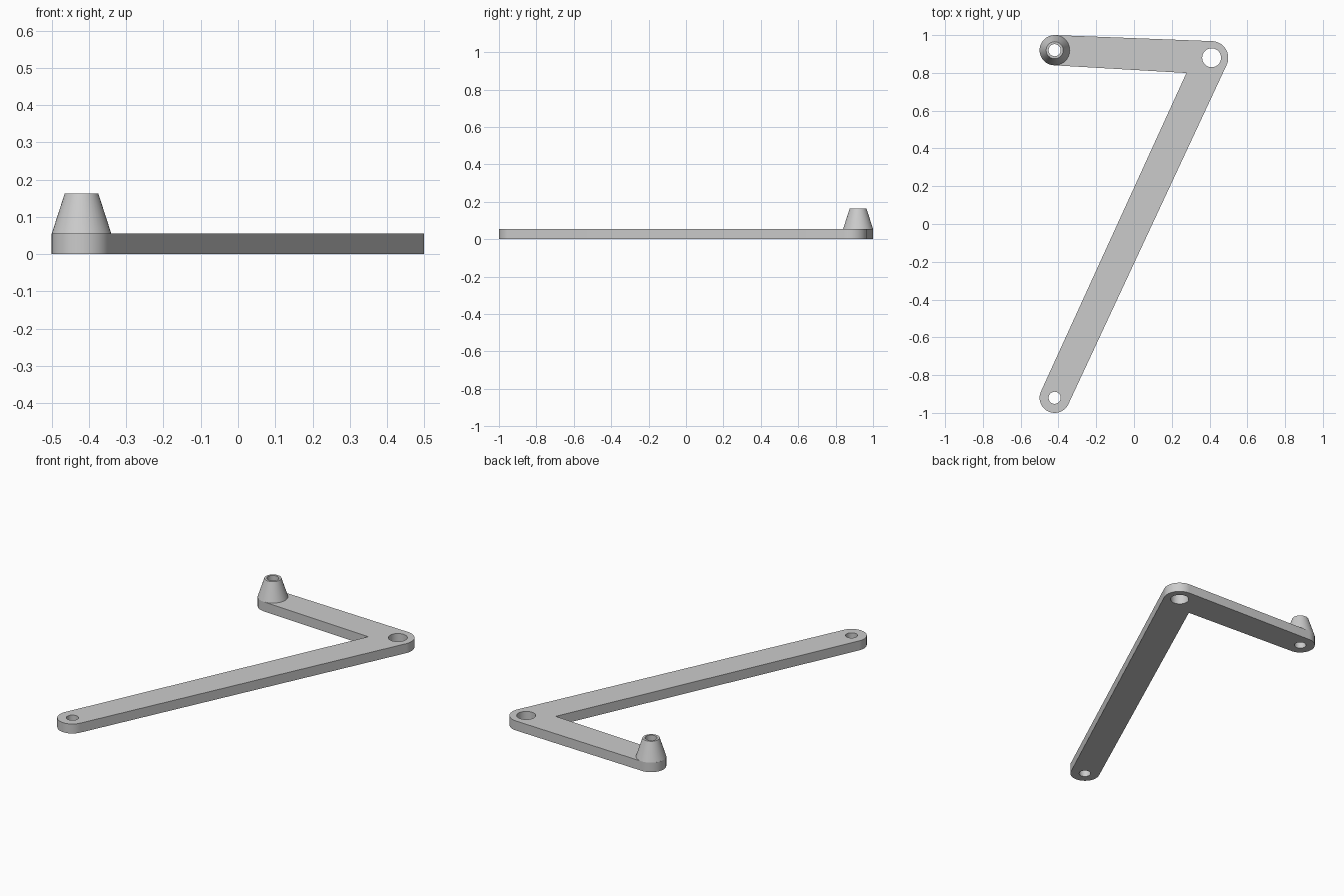
import bpy, bmesh, math
from mathutils import Vector
from mathutils.geometry import intersect_line_line_2d

cube = bpy.data.objects.get("Cube")
if cube:
    bpy.data.objects.remove(cube, do_unlink=True)

THICK, TOP, BORE = 0.055, 0.163, 0.032
# Pivots of the bent arm: centre, outer radius, hole radius
FOOT = (Vector((-0.42, -0.92)), 0.08, BORE)
ELBOW = (Vector((0.411, 0.88)), 0.088, 0.05)
TIP = (Vector((-0.42, 0.92)), 0.08, BORE)

grey = bpy.data.materials.new("light grey")
grey.use_nodes = True
colour = (0.6, 0.6, 0.6, 1)
grey.diffuse_color = colour
grey.node_tree.nodes["Principled BSDF"].inputs["Base Color"].default_value = colour


def on_circle(centre, radius, angle):
    return centre + radius * Vector((math.cos(angle), math.sin(angle)))


def arc(centre, radius, start, end, steps=24):
    return [on_circle(centre, radius, start + (end - start) * i / steps)
            for i in range(steps + 1)]


def tangent(a, b):
    """Normal angle of the line touching both pivots on the right of a to b."""
    d = b[0] - a[0]
    return math.atan2(d.y, d.x) - math.acos((a[1] - b[1]) / d.length)


def bend(pivot, start, end):
    return arc(pivot[0], pivot[1], start, start + (end - start) % math.tau)


def finish(obj):
    obj.data.materials.clear()
    obj.data.materials.append(grey)
    bpy.ops.object.select_all(action='DESELECT')
    obj.select_set(True)
    bpy.context.view_layer.objects.active = obj
    bpy.ops.object.shade_smooth_by_angle(angle=math.radians(30))


# Bent arm outline: rounded ends and a sharp inner corner
foot_elbow, elbow_tip = tangent(FOOT, ELBOW), tangent(ELBOW, TIP)
tip_elbow, elbow_foot = tangent(TIP, ELBOW), tangent(ELBOW, FOOT)
corner = intersect_line_line_2d(
    on_circle(*TIP[:2], tip_elbow), on_circle(*ELBOW[:2], tip_elbow),
    on_circle(*ELBOW[:2], elbow_foot), on_circle(*FOOT[:2], elbow_foot))
outline = (bend(FOOT, elbow_foot, foot_elbow) + bend(ELBOW, foot_elbow, elbow_tip)
           + bend(TIP, elbow_tip, tip_elbow) + [corner])
holes = [arc(p[0], p[2], 0, math.tau, 40)[:-1] for p in (FOOT, ELBOW, TIP)]

# Filled outline with holes, extruded into a plate
curve = bpy.data.curves.new("arm_outline", 'CURVE')
curve.dimensions, curve.fill_mode = '2D', 'BOTH'
curve.extrude = THICK / 2
for loop in [outline] + holes:
    spline = curve.splines.new('POLY')
    spline.points.add(len(loop) - 1)
    for point, co in zip(spline.points, loop):
        point.co = (co.x, co.y, 0, 1)
    spline.use_cyclic_u = True
helper = bpy.data.objects.new("arm_outline", curve)
bpy.context.collection.objects.link(helper)
bpy.context.view_layer.update()
mesh = bpy.data.meshes.new_from_object(
    helper.evaluated_get(bpy.context.evaluated_depsgraph_get()))
bpy.data.objects.remove(helper, do_unlink=True)

bm = bmesh.new()
bm.from_mesh(mesh)
bmesh.ops.remove_doubles(bm, verts=bm.verts, dist=1e-5)
bmesh.ops.translate(bm, verts=bm.verts, vec=(0, 0, THICK / 2))
bmesh.ops.recalc_face_normals(bm, faces=bm.faces)
bm.to_mesh(mesh)
bm.free()
arm = bpy.data.objects.new("bent_arm", mesh)
bpy.context.collection.objects.link(arm)
finish(arm)

# Hollow tapered post on the tip of the short arm
profile = [(0.08, THICK), (0.045, TOP), (BORE, TOP), (BORE, THICK)]
bm = bmesh.new()
verts = [bm.verts.new((r, 0, z)) for r, z in profile]
edges = [bm.edges.new(pair) for pair in zip(verts, verts[1:])]
bmesh.ops.spin(bm, geom=verts + edges, cent=(0, 0, 0), axis=(0, 0, 1),
               angle=math.tau, steps=40, use_merge=True)
bmesh.ops.remove_doubles(bm, verts=bm.verts, dist=1e-5)
bmesh.ops.recalc_face_normals(bm, faces=bm.faces)
# Make the taper face outward
bm.normal_update()
taper = max(bm.faces, key=lambda f: f.calc_center_median().xy.length)
if taper.normal.xy.dot(taper.calc_center_median().xy) < 0:
    bmesh.ops.reverse_faces(bm, faces=bm.faces)
mesh = bpy.data.meshes.new("tapered_post")
bm.to_mesh(mesh)
bm.free()
post = bpy.data.objects.new("tapered_post", mesh)
post.location = (*TIP[0], 0)
bpy.context.collection.objects.link(post)
finish(post)
